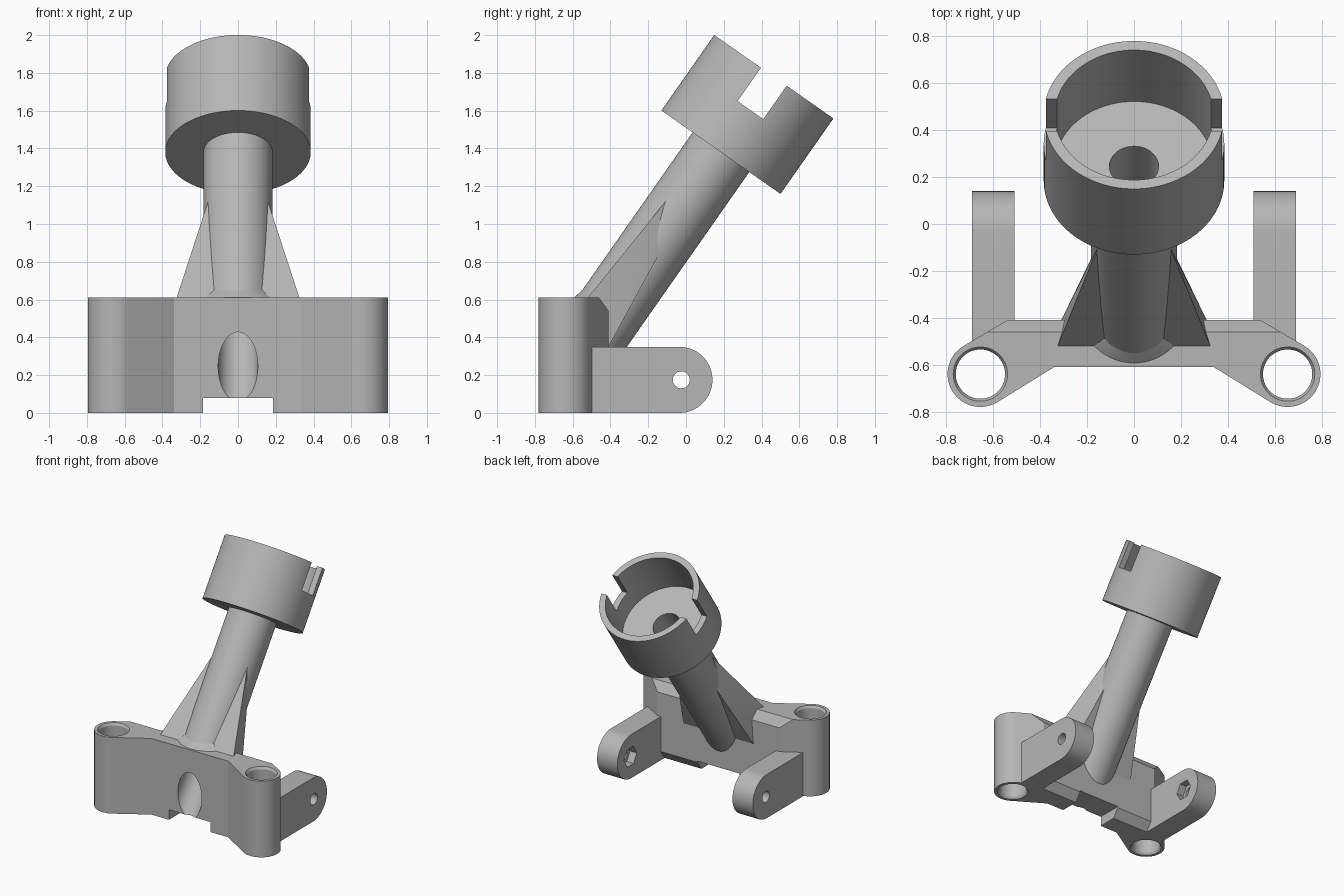
import bpy, bmesh
from math import sin, cos, acos, atan2, hypot, radians, pi
from mathutils import Matrix, Vector

if "Cube" in bpy.data.objects:
    bpy.data.objects.remove(bpy.data.objects["Cube"])

gray = bpy.data.materials.new("plain_gray")
gray.use_nodes = True
GRAY = (0.47, 0.47, 0.47, 1)
gray.diffuse_color = GRAY
gray.node_tree.nodes["Principled BSDF"].inputs["Base Color"].default_value = GRAY

TILT = radians(35)
# Local z runs along the leaning tube, with its origin at the cup's underside
LEAN = Matrix.Translation((0, 0.185, 1.38)) @ Matrix.Rotation(-TILT, 4, 'X')
# Local xy becomes world yz, local z becomes world x
SIDE = Matrix(((0, 0, 1, 0), (1, 0, 0, 0), (0, 1, 0, 0), (0, 0, 0, 1)))


def finish(name, bm):
    bmesh.ops.recalc_face_normals(bm, faces=bm.faces)
    mesh = bpy.data.meshes.new(name)
    bm.to_mesh(mesh)
    bm.free()
    mesh.materials.append(gray)
    ob = bpy.data.objects.new(name, mesh)
    bpy.context.collection.objects.link(ob)
    return ob


def prism(name, pts, lo, hi, matrix=Matrix(), top_scale=1):
    """Extrude a 2D outline from lo to hi along local z."""
    bm = bmesh.new()
    a = [bm.verts.new(matrix @ Vector((x, y, lo))) for x, y in pts]
    b = [bm.verts.new(matrix @ Vector((x * top_scale, y * top_scale, hi))) for x, y in pts]
    bm.faces.new(a[::-1])
    bm.faces.new(b)
    for i in range(len(a)):
        j = (i + 1) % len(a)
        bm.faces.new((a[i], a[j], b[j], b[i]))
    return finish(name, bm)


def hull(name, pts):
    bm = bmesh.new()
    for p in pts:
        bm.verts.new(p)
    bmesh.ops.convex_hull(bm, input=bm.verts)
    bmesh.ops.dissolve_limit(bm, angle_limit=0.01, verts=bm.verts, edges=bm.edges)
    return finish(name, bm)


def arc(r, start=0, end=2 * pi, n=64, cx=0, cy=0):
    step = (end - start) / n
    count = n if end - start > 6.28 else n + 1
    return [(cx + r * cos(start + i * step), cy + r * sin(start + i * step)) for i in range(count)]


def box(x0, x1, y0, y1):
    return [(x0, y0), (x1, y0), (x1, y1), (x0, y1)]


def cut(ob, *cutters):
    for c in cutters:
        c.hide_render = True
        mod = ob.modifiers.new("cut", 'BOOLEAN')
        mod.operation = 'DIFFERENCE'
        mod.solver = 'EXACT'
        mod.object = c
        bpy.context.view_layer.objects.active = ob
        bpy.ops.object.modifier_apply(modifier=mod.name)
        bpy.data.objects.remove(c)


def bore():
    return prism("bore_cutter", arc(0.105), -1.7, 0.3, LEAN)


# Base block: plan outline with a round boss tangent to each end
BX, BY, BR, H = 0.655, -0.64, 0.14, 0.61


def tangent(px, py, side):
    dx, dy = px - BX, py - BY
    return atan2(dy, dx) + side * acos(BR / hypot(dx, dy))


front, back = (0.34, -0.61), (0.54, -0.41)
half = [front] + arc(BR, tangent(*front, 1) - 2 * pi, tangent(*back, -1), 40, BX, BY) + [back]
base = prism("base_block", half + [(-x, y) for x, y in reversed(half)], 0, H)
cut(base,
    prism("top_bevel_cutter", [(-0.467, 0.62), (-0.41, 0.54), (-0.3, 0.386), (-0.3, 0.62)], -1, 1, SIDE),
    prism("low_bevel_cutter", [(-0.467, -0.01), (-0.3, -0.01), (-0.3, 0.22), (-0.41, 0.07)], -1, 1, SIDE),
    prism("slot_cutter", box(-0.185, 0.185, -1, 0), -0.1, 0.08),
    bore())
for s in (-1, 1):
    at = Matrix.Translation((s * BX, BY, 0))
    cut(base,
        prism("boss_hole_cutter", arc(0.105), -0.1, H + 0.1, at),
        prism("top_rim_cutter", arc(0.104), H - 0.02, H + 0.01, at, 1.17),
        prism("low_rim_cutter", arc(0.122), -0.01, 0.02, at, 0.85))

# Rear arms with a round end, pivot hole and hexagonal recess on the inner face
AR, AY = 0.175, -0.035
arm_profile = [(-0.515, 0.0)] + arc(AR, -pi / 2, pi / 2, 32, AY, AR) + [(-0.515, 2 * AR)]
for side, s in (("left", 1), ("right", -1)):
    xs = sorted((s * 0.51, s * 0.69))
    arm = prism(side + "_arm", arm_profile, *xs, SIDE)
    recess = sorted((s * 0.48, s * 0.57))
    cut(arm,
        prism("pivot_cutter", arc(0.045, n=32, cx=-0.025, cy=AR), -1, 1, SIDE),
        prism("hex_cutter", arc(0.08, n=6, cx=-0.025, cy=AR), *recess, SIDE))

# Leaning hollow tube, trimmed flush inside the front face
tube = prism("tube", arc(0.183), -1.318, 0.02, LEAN)
cut(tube, prism("trim_cutter", box(-1, 1, -1.5, -0.605), -1, 2), bore())

# Side gussets bracing the tube
corners = [(0.325, -0.52, H), (0.155, -0.1, 1.13), (0.31, -0.41, 0.35),
           (0.165, -0.11, 0.9), (0.325, -0.52, 0.4)]
gusset = hull("gussets", [(s * x, y, z) for s in (-1, 1) for x, y, z in corners])
cut(gusset, bore())

# Small flared skirt where the tube leaves the base
skirt_points = []
for rx, ry, z, cy in ((0.25, 0.25, 0.6, -0.354), (0.185, 0.223, 0.65, -0.326)):
    skirt_points += [(rx * x, cy + ry * y, z) for x, y in arc(1, -0.86 * pi, -0.14 * pi, 24)]
skirt = hull("tube_skirt", skirt_points)
cut(skirt, bore())

# Open cup with two opposite rim notches
cup = prism("cup", arc(0.385, n=96), 0, 0.488, LEAN)
cut(cup,
    prism("cavity_cutter", arc(0.338, n=96), 0.106, 0.6, LEAN),
    prism("notch_cutter", box(-0.5, 0.5, -0.083, 0.083), 0.272, 0.6, LEAN),
    bore())

# Smooth the round walls, keep edges crisp
bpy.ops.object.select_all(action='DESELECT')
for ob in bpy.context.collection.objects:
    if ob.type == 'MESH' and ob.data.materials and ob.data.materials[0] == gray:
        ob.select_set(True)
        bpy.context.view_layer.objects.active = ob
bpy.ops.object.shade_smooth_by_angle(angle=radians(25))
